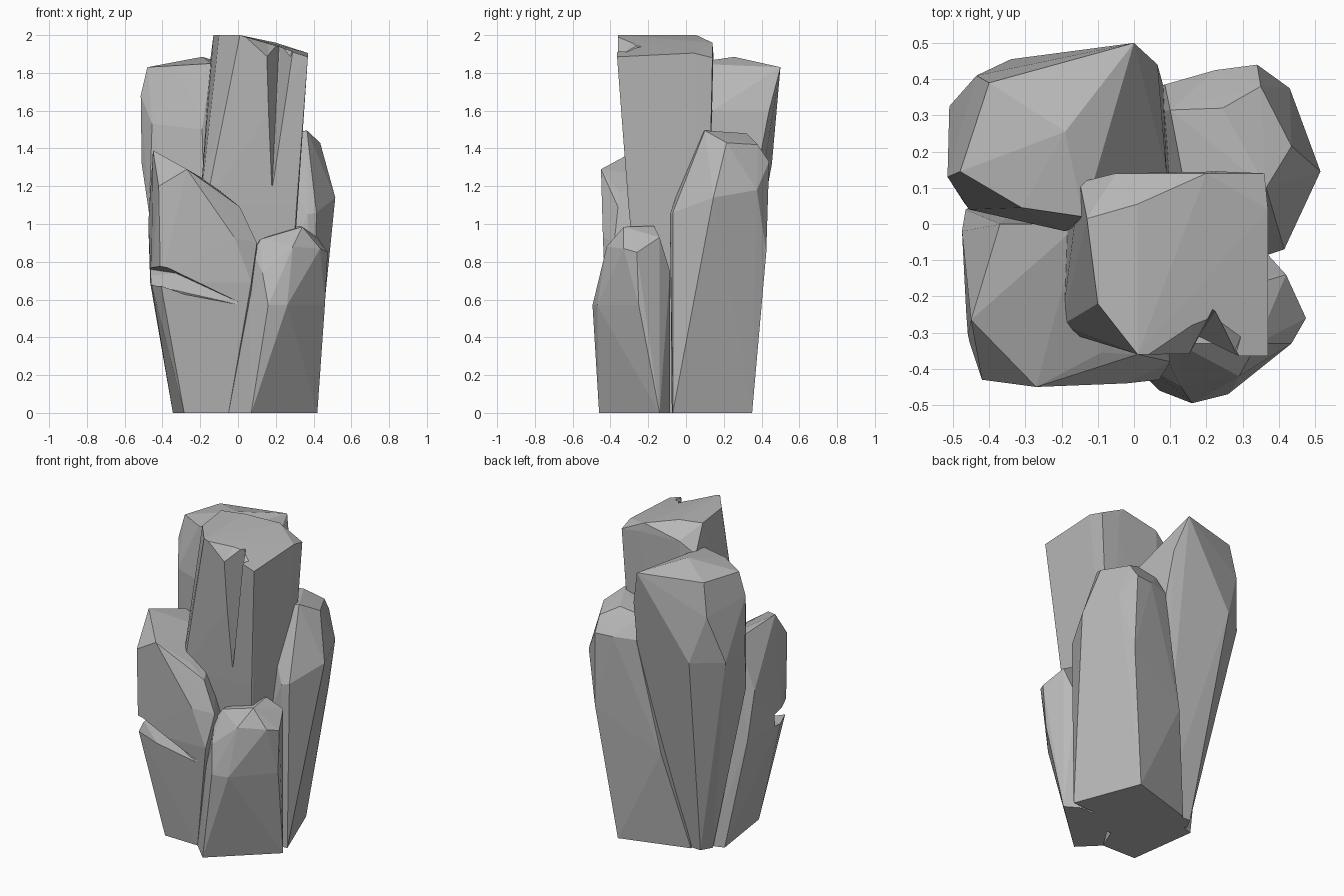
import bpy
import bmesh

# Remove the default object
default = bpy.data.objects.get("Cube")
if default:
    bpy.data.objects.remove(default, do_unlink=True)

# Single stone colour
STONE = (0.48, 0.48, 0.48, 1.0)
stone = bpy.data.materials.new("grey_stone")
stone.use_nodes = True
stone.diffuse_color = STONE
shader = next(n for n in stone.node_tree.nodes if n.type == 'BSDF_PRINCIPLED')
shader.inputs["Base Color"].default_value = STONE
shader.inputs["Roughness"].default_value = 0.9


def hull_object(name, *rings):
    """Make a faceted solid as the convex hull of a few corner rings."""
    bm = bmesh.new()
    for ring in rings:
        for corner in ring:
            bm.verts.new(corner)
    result = bmesh.ops.convex_hull(bm, input=bm.verts)
    loose = [g for g in result["geom_interior"] if isinstance(g, bmesh.types.BMVert)]
    bmesh.ops.delete(bm, geom=loose, context='VERTS')
    bmesh.ops.recalc_face_normals(bm, faces=bm.faces)
    mesh = bpy.data.meshes.new(name)
    bm.to_mesh(mesh)
    bm.free()
    mesh.materials.append(stone)
    obj = bpy.data.objects.new(name, mesh)
    bpy.context.collection.objects.link(obj)
    return obj


def level(z, *corners):
    """Horizontal ring of corners at one height."""
    return [(x, y, z) for x, y in corners]


def carve(target, cutter):
    """Subtract a wedge from a rock, then discard the wedge."""
    cutter.hide_render = True
    cut = target.modifiers.new("carve", 'BOOLEAN')
    cut.operation = 'DIFFERENCE'
    cut.solver = 'EXACT'
    cut.object = cutter
    bpy.ops.object.select_all(action='DESELECT')
    bpy.context.view_layer.objects.active = target
    target.select_set(True)
    bpy.ops.object.modifier_apply(modifier=cut.name)
    bpy.data.objects.remove(cutter, do_unlink=True)


# Tall central pillar: base, waist, shoulder and sloping crown
pillar = hull_object(
    "central_pillar",
    level(0, (-.16, -.2), (.24, -.2), (.24, .1), (-.16, .1)),
    level(1.1, (-.2, -.28), (-.17, -.305), (-.19, 0), (-.15, .1), (.31, -.305), (.31, .12)),
    [(-.15, .115, 1.84), (-.05, .14, 1.91), (.24, .145, 1.9), (.36, .14, 1.88)],
    [(-.13, .015, 2), (-.1, -.22, 2), (.01, -.36, 2), (.01, .055, 2)],
    [(.2, .14, 1.96), (.37, -.365, 1.885), (.37, .04, 1.905)],
)
# Tapered groove in the front of the pillar
carve(pillar, hull_object(
    "groove_wedge",
    [(.18, -.31, 1.18), (.225, -.24, 1.95), (.225, -.22, 2.1)],
    [(.15, -.4, 1.87), (.27, -.4, 1.87), (.13, -.4, 2.1), (.33, -.4, 2.1)],
))
# Slanted chip along the front edge of the crown
carve(pillar, hull_object(
    "crown_chip",
    [(.02, -.37, 2), (.16, -.265, 1.97), (.225, -.24, 1.95), (.3, -.3, 1.92)],
    [(.16, -.37, 1.87), (.27, -.37, 1.87), (.03, -.4, 2.1), (.3, -.4, 2.1), (.2, -.25, 2.1)],
))

# Back rock on the right side: narrow foot, wide shoulder, low peak
hull_object(
    "back_right_rock",
    level(0, (-.25, .21), (-.29, .14), (-.05, .2), (-.15, 0)),
    level(1.32, (-.34, .455), (-.51, .325), (-.51, .13), (.08, .385), (.1, .1)),
    [(-.455, .04, 1.53), (-.19, -.02, 1.5), (-.47, .06, 1.05), (.065, .44, 1.6)],
    [(-.435, .41, 1.62), (-.515, .13, 1.68), (.09, .14, 1.6)],
    [(0, .5, 1.83), (-.4, .39, 1.83), (-.48, .145, 1.83), (-.31, .045, 1.84)],
    [(-.14, .02, 1.85), (-.19, .255, 1.885)],
)

# Back rock on the left side: broad foot, chamfered top
hull_object(
    "back_left_rock",
    level(0, (.24, .35), (.4, -.07), (.3, -.075), (-.1, -.06), (-.19, .22)),
    [(.475, .085, .93), (.415, -.07, 1.06), (.37, -.085, 1.05), (.35, .425, .85)],
    [(-.06, .34, .62), (.515, .145, 1.14), (.43, .375, 1.18)],
    level(1.33, (.34, .44), (.225, .425), (.085, .385)),
    [(.1, .315, 1.46), (.245, .32, 1.48), (.35, .38, 1.42), (.435, .215, 1.43)],
    [(.365, .1, 1.495), (.15, .05, 1.45)],
)

# Front rock on the right side: leaning top that falls towards the middle
leaning = hull_object(
    "front_right_rock",
    level(0, (-.285, -.335), (-.345, .1), (-.05, -.34), (-.25, .13), (.05, -.1)),
    level(.69, (-.46, -.31), (-.41, -.43), (.07, -.43), (-.465, .04), (.1, -.2)),
    [(-.45, -.265, 1.39), (-.42, -.43, 1.2), (-.27, -.45, 1.29), (-.475, -.02, 1)],
    [(-.37, 0, 1.31), (-.15, 0, 1.22), (-.09, -.355, 1.17), (.01, -.36, 1.09)],
    [(-.02, -.44, .93), (.1, -.38, .9)],
)
# Slanting crack across its front
carve(leaning, hull_object(
    "crack_wedge",
    [(-.6, -.2, .78), (-.6, -.2, .71), (-.42, -.6, .8), (-.42, -.6, .7)],
    [(.06, -.44, .56), (-.1, -.55, .58), (-.33, -.28, .74)],
))

# Short front rock on the left side
hull_object(
    "front_left_rock",
    level(0, (.07, -.46), (.42, -.14), (-.05, -.34), (.1, -.1), (.33, -.085)),
    level(.57, (.16, -.495), (.26, -.47), (.06, -.41), (.46, -.25)),
    [(.13, -.45, .74), (.29, -.42, .88), (.435, -.33, .87), (.475, -.26, .85)],
    [(.42, -.14, .93), (.37, -.085, .75), (.08, -.35, .85)],
    [(.34, -.33, .985), (.32, -.17, .99), (.12, -.33, .92), (.1, -.15, .9)],
)
